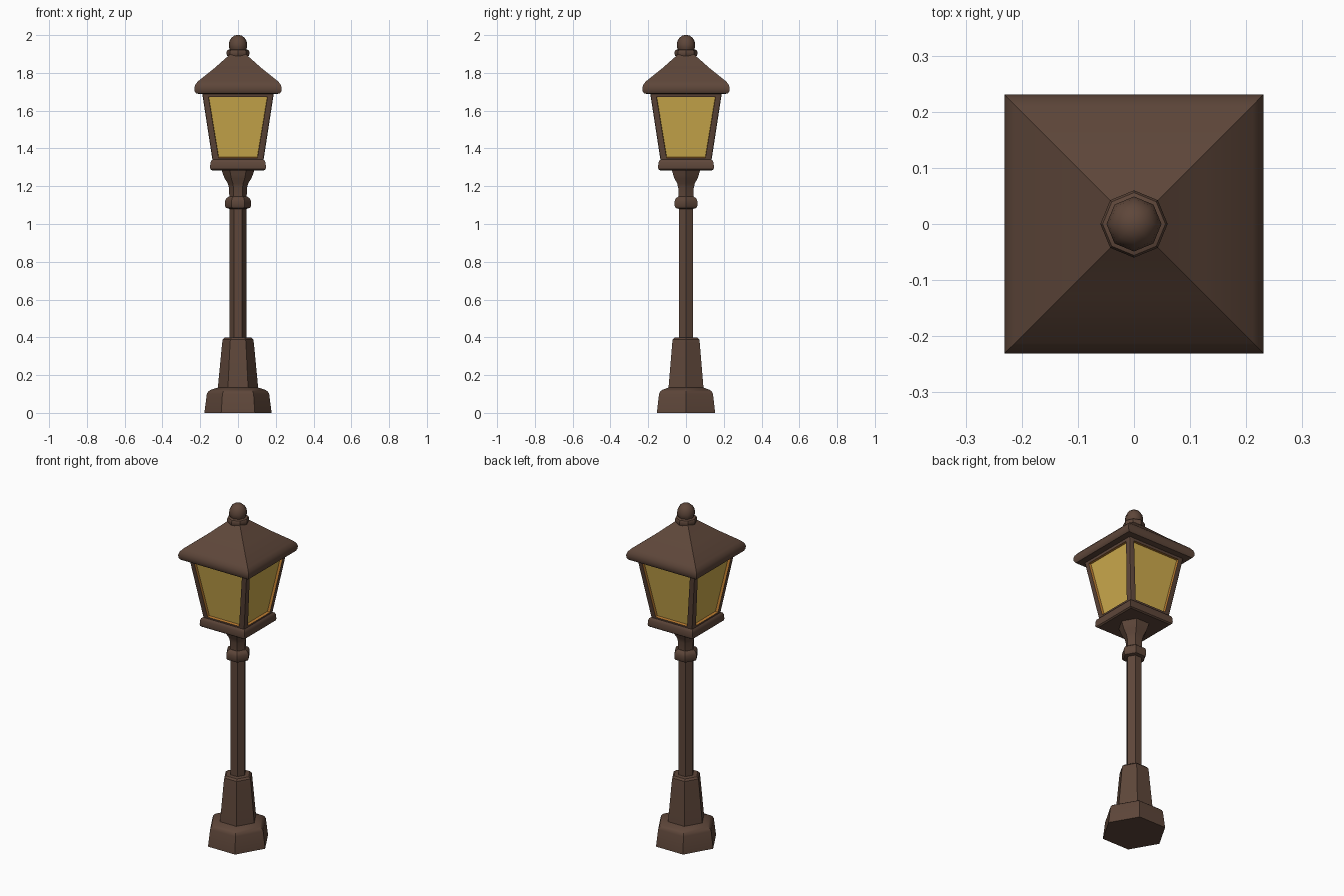
import bpy, bmesh, math

if "Cube" in bpy.data.objects:
    bpy.data.objects.remove(bpy.data.objects["Cube"])


def material(name, rgb):
    m = bpy.data.materials.new(name)
    m.diffuse_color = (*rgb, 1)
    m.use_nodes = True
    m.node_tree.nodes["Principled BSDF"].inputs["Base Color"].default_value = m.diffuse_color
    return m


BROWN = material("dark brown metal", (0.112, 0.062, 0.042))
GLASS = material("yellow glass", (0.62, 0.41, 0.075))
RIM = material("orange window rim", (0.50, 0.20, 0.03))


def loft(name, sides, profile, turn=0.0, smooth=35, windows=False, bevel=0.0):
    """Stack of regular polygon rings, profile = (radius, z); squares use half width."""
    bm = bmesh.new()
    k = math.sqrt(2) if sides == 4 else 1
    rings = []
    for r, z in profile:
        rings.append([bm.verts.new((k * r * math.cos(turn + 2 * math.pi * i / sides),
                                    k * r * math.sin(turn + 2 * math.pi * i / sides), z))
                      for i in range(sides)])
    for a, b in zip(rings, rings[1:]):
        for i in range(sides):
            j = (i + 1) % sides
            bm.faces.new((a[i], a[j], b[j], b[i]))
    bm.faces.new(rings[0][::-1])
    bm.faces.new(rings[-1])
    bm.normal_update()
    if bevel:
        posts = [e for e in bm.edges if abs(e.verts[0].co.z - e.verts[1].co.z) > 0.1]
        bmesh.ops.bevel(bm, geom=posts, offset=bevel, segments=2, affect='EDGES', profile=0.5)
        bm.normal_update()
    if windows:
        panes = [f for f in bm.faces if abs(f.normal.z) < 0.5 and f.calc_area() > 0.03]
        bmesh.ops.inset_individual(bm, faces=panes, thickness=0.036 - bevel * 0.3)
        rim = bmesh.ops.inset_individual(bm, faces=panes, thickness=0.002, depth=-0.015)["faces"]
        for f in rim:
            f.material_index = 2
        for f in panes:
            f.material_index = 1
    me = bpy.data.meshes.new(name)
    bm.to_mesh(me)
    bm.free()
    for m in (BROWN, GLASS, RIM) if windows else (BROWN,):
        me.materials.append(m)
    ob = bpy.data.objects.new(name, me)
    bpy.context.collection.objects.link(ob)
    bpy.ops.object.select_all(action='DESELECT')
    ob.select_set(True)
    bpy.context.view_layer.objects.active = ob
    bpy.ops.object.shade_smooth_by_angle(angle=math.radians(smooth))
    return ob


Q = math.pi / 4

# hexagonal foot and tapered pedestal
loft("foot", 6, [(0.178, 0), (0.165, 0.10), (0.158, 0.113), (0.145, 0.122), (0.10, 0.136)])
loft("pedestal", 6, [(0.108, 0.12), (0.084, 0.37), (0.081, 0.388), (0.070, 0.398), (0.04, 0.40)])

# pole, collar and flared neck
loft("pole", 6, [(0.044, 0.38), (0.044, 1.20)])
loft("collar", 6, [(0.044, 1.08), (0.063, 1.085), (0.069, 1.095), (0.069, 1.122),
                   (0.063, 1.135), (0.048, 1.145)])
loft("neck", 6, [(0.046, 1.14), (0.047, 1.19), (0.054, 1.215), (0.070, 1.24),
                 (0.078, 1.26), (0.09, 1.295)])

# square lantern tray
loft("lantern_tray", 4, [(0.138, 1.284), (0.146, 1.29), (0.148, 1.30), (0.146, 1.325),
                         (0.142, 1.335), (0.132, 1.343)], Q)

# flared lantern body with recessed panes
loft("lantern_body", 4, [(0.133, 1.325), (0.190, 1.695)], Q, windows=True, bevel=0.008)

# roof with rounded eave
loft("roof", 4, [(0.205, 1.688), (0.222, 1.692), (0.230, 1.704), (0.231, 1.722),
                 (0.226, 1.738), (0.212, 1.755), (0.125, 1.825), (0.04, 1.90)], Q)

# octagonal finial ring and knob
loft("finial_ring", 8, [(0.045, 1.885), (0.057, 1.89), (0.060, 1.898), (0.060, 1.912),
                        (0.056, 1.92), (0.042, 1.925)])
loft("finial_knob", 8, [(0.042, 1.92), (0.048, 1.935), (0.049, 1.95), (0.045, 1.97),
                        (0.035, 1.986), (0.020, 1.997), (0.006, 2.0)], smooth=60)
